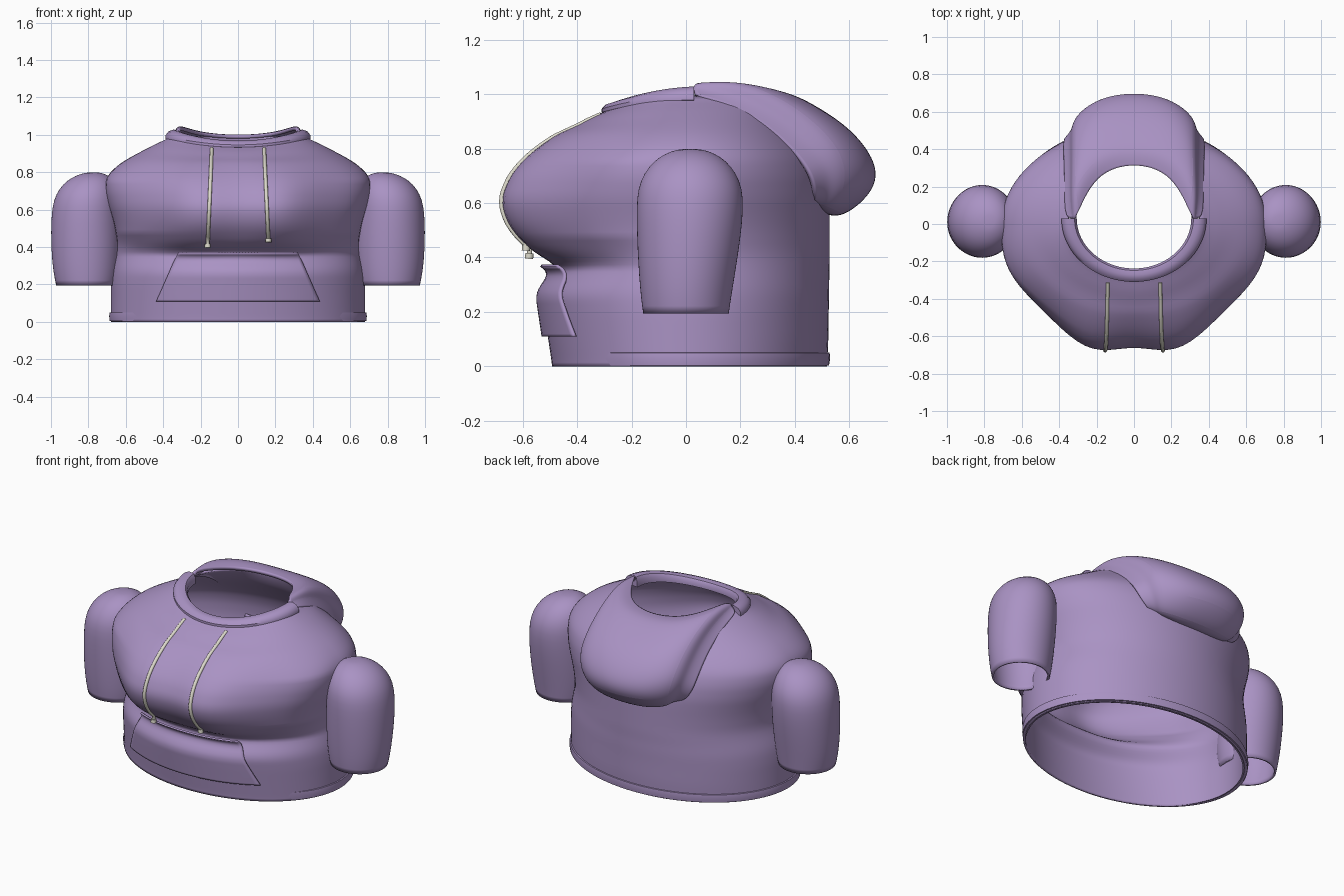
import bpy, bmesh
from math import sin, cos, pi, exp
from mathutils import Vector
from mathutils.bvhtree import BVHTree

if "Cube" in bpy.data.objects:
    bpy.data.objects.remove(bpy.data.objects["Cube"])


def material(name, col):
    m = bpy.data.materials.new(name)
    m.diffuse_color = col
    m.use_nodes = True
    m.node_tree.nodes["Principled BSDF"].inputs["Base Color"].default_value = m.diffuse_color
    return m


PURPLE = material("purple_fabric", (0.40, 0.29, 0.55, 1))
BEIGE = material("beige_cord", (0.72, 0.70, 0.60, 1))


def grid_object(name, rows, closed=False, thick=0.0, subsurf=0, caps=False, mat=PURPLE):
    """Skin a list of equal-length point rows."""
    bm = bmesh.new()
    vs = [[bm.verts.new(p) for p in r] for r in rows]
    n = len(rows[0])
    for a, b in zip(vs, vs[1:]):
        for j in range(n if closed else n - 1):
            k = (j + 1) % n
            bm.faces.new((a[j], a[k], b[k], b[j]))
    if caps:
        bm.faces.new(vs[0])
        bm.faces.new(vs[-1])
    bmesh.ops.remove_doubles(bm, verts=bm.verts, dist=1e-5)
    bmesh.ops.recalc_face_normals(bm, faces=bm.faces)
    me = bpy.data.meshes.new(name)
    bm.to_mesh(me)
    bm.free()
    ob = bpy.data.objects.new(name, me)
    bpy.context.collection.objects.link(ob)
    me.materials.append(mat)
    if subsurf:
        s = ob.modifiers.new("smooth", 'SUBSURF')
        s.levels = s.render_levels = subsurf
    if thick:
        s = ob.modifiers.new("thickness", 'SOLIDIFY')
        s.thickness, s.offset = thick, 0
    bpy.ops.object.select_all(action='DESELECT')
    ob.select_set(True)
    bpy.context.view_layer.objects.active = ob
    bpy.ops.object.shade_smooth_by_angle(angle=0.7)
    return ob


def lerp_table(table, z):
    z = min(max(z, table[0][0]), table[-1][0])
    for a, b in zip(table, table[1:]):
        if z <= b[0]:
            t = (z - a[0]) / (b[0] - a[0])
            return [p + (q - p) * t for p, q in zip(a, b)]


def smooth_table(table, z, w=0.028):
    s = [lerp_table(table, z + w * k / 4) for k in range(-4, 5)]
    return [sum(c) / 9 for c in zip(*s)]


# Torso profile: height, half width, back depth, front depth, chest bulge
TORSO = [(0, .673, .512, .485, 0), (.1, .673, .517, .50, 0), (.2, .673, .518, .515, 0),
         (.27, .668, .52, .525, 0), (.33, .655, .52, .48, 0), (.37, .645, .522, .45, .01),
         (.42, .64, .522, .46, .10), (.5, .652, .522, .485, .15), (.56, .668, .522, .50, .165),
         (.62, .688, .52, .505, .168), (.7, .705, .505, .485, .155), (.77, .70, .475, .455, .125),
         (.83, .645, .425, .43, .075), (.88, .565, .38, .415, .01), (.92, .485, .355, .38, 0),
         (.95, .43, .342, .34, 0), (.975, .375, .335, .30, 0), (.99, .33, .33, .26, 0)]


def torso_point(th, z, grow=0.0):
    _, a, b, f, amp = smooth_table(TORSO, z)
    s = sin(th)
    x = (a + grow) * cos(th)
    if s > 0:
        y = s * (b + grow)
    else:
        full = min(1, max(0, min((z - .36) / .12, (.9 - z) / .15)))   # squarer chest section
        y = -(f + grow) * abs(s) ** (1 - .36 * full)
        y -= amp * sum(exp(-((x - c) / .25) ** 2) for c in (-.22, .22)) * min(1, -s * 2)
        z -= .05 * s * s * min(1, max(0, (z - .85) / .14))   # neckline dips at the front
    return Vector((x, y, z))


N = 96
heights = [.99 * i / 66 for i in range(67)]
torso_rows = [[torso_point(2 * pi * j / N, z) for j in range(N)] for z in heights]
grid_object("torso", torso_rows, closed=True, thick=0.012)

# Surface lookup for parts lying on the front
pts = [p for r in torso_rows for p in r]
quads = [(i * N + j, i * N + (j + 1) % N, (i + 1) * N + (j + 1) % N, (i + 1) * N + j)
         for i in range(66) for j in range(N)]
tree = BVHTree.FromPolygons(pts, quads)


def front_y(x, z):
    hit = tree.ray_cast(Vector((x, -2, z)), Vector((0, 1, 0)))[0]
    return hit.y if hit else -.3


# Hem band, fading into the body at the front
hem = []
for g, z in ((0, .052), (.013, .05), (.016, .03), (.013, .004), (-.015, 0)):
    row = []
    for j in range(N):
        th = 2 * pi * j / N
        fade = min(1, max(0.1, (sin(th) + .75) / .4))
        p = torso_point(th, z, g * fade)
        row.append((p.x, p.y, z))
    hem.append(row)
grid_object("hem_band", hem, closed=True)

# Front pocket
rows = []
for i in range(27):
    t = i / 26
    z = .11 + .26 * t
    half = .435 - .115 * t
    lift = .024 + .03 * max(0, (t - .75) / .25) ** 2
    rows.append([(x, front_y(x, z) - lift, z)
                 for x in (half * (k / 20 - 1) for k in range(41))])
grid_object("front_pocket", rows, thick=0.01)

# Collar around the front half of the neck
profile = [(.388, -.012), (.388, .006), (.372, .028), (.345, .038), (.318, .032),
           (.306, .012), (.306, -.025)]
rows = []
for i in range(49):
    th = pi + pi * i / 48
    s = -sin(th)
    rows.append([(r * cos(th), .03 - r * s * .875, .99 - .048 * s * s + h * (1 - .3 * s))
                 for r, h in profile])
grid_object("collar", rows, closed=True, caps=True)

# Hood hanging at the back: centre, mid, upper side, lower side for each station
HOOD = [((0, .335, .985), (.215, .27, 1.0), (.315, .03, 1.043), (.36, .03, .99)),
        ((0, .40, .985), (.22, .36, 1.01), (.33, .16, 1.055), (.365, .13, .97)),
        ((0, .48, .945), (.22, .45, .96), (.325, .32, 1.0), (.365, .28, .895)),
        ((0, .60, .87), (.215, .58, .875), (.325, .46, .905), (.37, .40, .785)),
        ((0, .695, .76), (.20, .665, .76), (.325, .57, .785), (.37, .46, .70)),
        ((0, .71, .66), (.19, .67, .655), (.295, .575, .66), (.33, .47, .635)),
        ((0, .57, .545), (.15, .56, .55), (.24, .525, .575), (.28, .47, .61)),
        ((0, .505, .575), (.14, .495, .58), (.21, .475, .60), (.25, .455, .62))]
rows = []
for c, m, u, l in HOOD:
    fold = [(p + q) / 2 for p, q in zip(u, l)]
    fold[0] -= .022
    half = [m, u, fold, l]
    rows.append([(-p[0], p[1], p[2]) for p in reversed(half)] + [c] + half)
grid_object("hood", rows, thick=0.02, subsurf=3)

# Sleeves: height, centre x, radius x, radius y, centre y
SLEEVE = [(.195, .812, .155, .152, 0), (.25, .812, .167, .16, 0), (.33, .813, .176, .17, .003),
          (.43, .813, .181, .181, .008), (.53, .813, .181, .189, .013), (.62, .81, .177, .191, .015),
          (.68, .803, .165, .178, .015), (.73, .794, .14, .148, .015), (.765, .784, .105, .11, .015),
          (.785, .777, .064, .066, .015), (.793, .773, .03, .032, .015), (.795, .772, 0, 0, .015)]
for side, label in ((1, "right"), (-1, "left")):
    rows = []
    for z, cx, rx, ry, cy in SLEEVE[:-1]:
        rows.append([(side * (cx + rx * cos(2 * pi * j / 32)), cy + ry * sin(2 * pi * j / 32), z)
                     for j in range(32)])
    grid_object("sleeve_" + label, rows, closed=True, thick=0.012, subsurf=1).data.update()
    # close the crown of the sleeve
    ob = bpy.context.view_layer.objects.active
    bm = bmesh.new()
    bm.from_mesh(ob.data)
    rim = [e for e in bm.edges if e.is_boundary and e.verts[0].co.z > .7]
    bmesh.ops.contextual_create(bm, geom=rim)
    bmesh.ops.recalc_face_normals(bm, faces=bm.faces)
    for f in bm.faces:
        f.smooth = True
    bm.to_mesh(ob.data)
    bm.free()

# Drawstrings with tips, laid over the chest
for side, z_end in ((1, .425), (-1, .395)):
    path = []
    for i in range(25):
        z = .925 + (z_end + .02 - .925) * i / 24
        x = side * (.14 + .022 * i / 24)
        path.append(Vector((x, front_y(x, max(z, .435)) - .01, z)))
    tip = path[-1] + Vector((0, -.002, -.02))
    stations = [(p, .01) for p in path] + [(path[-1], .016), (tip, .016)]
    rows = []
    for i, (p, r) in enumerate(stations):
        d = stations[min(i + 1, len(stations) - 1)][0] - stations[max(i - 1, 0)][0]
        up = Vector((1, 0, 0)).cross(d).normalized()
        rows.append([p + Vector((r * cos(2 * pi * k / 10), 0, 0)) + up * r * sin(2 * pi * k / 10)
                     for k in range(10)])
    grid_object("drawstring_" + ("right" if side > 0 else "left"), rows,
                closed=True, caps=True, mat=BEIGE)
